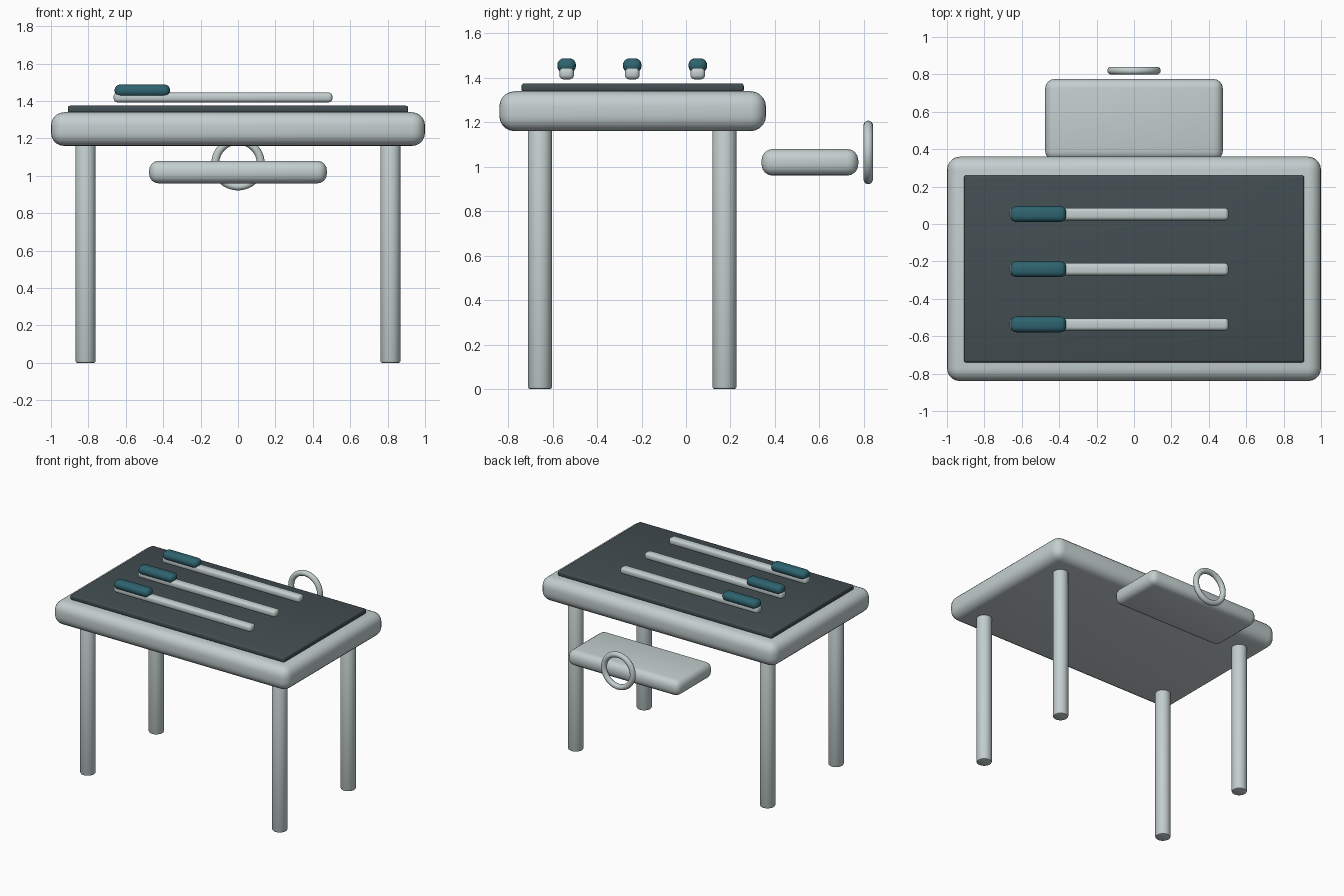
import bpy
import math

if "Cube" in bpy.data.objects:
    bpy.data.objects.remove(bpy.data.objects["Cube"], do_unlink=True)


def material(name, rgb):
    m = bpy.data.materials.new(name)
    m.use_nodes = True
    m.diffuse_color = (*rgb, 1)
    bsdf = m.node_tree.nodes["Principled BSDF"]
    bsdf.inputs["Base Color"].default_value = (*rgb, 1)
    bsdf.inputs["Roughness"].default_value = 0.6
    return m


steel = material("pale_steel", (0.55, 0.62, 0.62))
slate = material("dark_slate", (0.055, 0.075, 0.083))
teal = material("deep_teal", (0.027, 0.125, 0.16))


def finish(name, mat, bevel=0, segments=4):
    """Name, colour, round off and smooth the active object."""
    ob = bpy.context.object
    ob.name = name
    ob.data.materials.append(mat)
    bpy.ops.object.transform_apply(location=False, rotation=True, scale=True)
    if bevel:
        mod = ob.modifiers.new("rounding", "BEVEL")
        mod.width = bevel
        mod.segments = segments
        mod.limit_method = "ANGLE"
        mod.angle_limit = math.radians(40)
        bpy.ops.object.modifier_apply(modifier=mod.name)
    bpy.ops.object.shade_smooth_by_angle(angle=math.radians(35))
    return ob


def box(name, mat, x, y, z, bevel, segments=4):
    """Rounded box from (low, high) pairs on each axis."""
    spans = (x, y, z)
    bpy.ops.mesh.primitive_cube_add(size=1, location=[(a + b) / 2 for a, b in spans])
    bpy.context.object.scale = [b - a for a, b in spans]
    return finish(name, mat, bevel, segments)


# Table top and its inset work mat
box("table_top", steel, (-1, 1), (-0.84, 0.36), (1.16, 1.34), 0.07, 5)
box("work_mat", slate, (-0.91, 0.91), (-0.74, 0.26), (1.335, 1.375), 0.012, 3)

# Four round legs
for side, x in (("left", 0.815), ("right", -0.815)):
    for end, y in (("front", -0.657), ("back", 0.173)):
        bpy.ops.mesh.primitive_cylinder_add(
            vertices=32, radius=0.054, depth=1.17, location=(x, y, 0.585))
        finish(f"{end}_{side}_leg", steel, 0.01, 2)

# Floating drawer with ring pull behind the table
box("drawer", steel, (-0.475, 0.475), (0.34, 0.775), (0.96, 1.08), 0.05)
bpy.ops.mesh.primitive_torus_add(
    major_radius=0.122, minor_radius=0.021, major_segments=48, minor_segments=14,
    location=(0, 0.82, 1.065), rotation=(math.pi / 2, 0, 0))
finish("drawer_ring", steel)

# Three tools, each a long shaft with a grip
for i, y in enumerate((-0.537, -0.242, 0.053), 1):
    box(f"tool_shaft_{i}", steel, (-0.665, 0.505), (y - 0.033, y + 0.033),
        (1.393, 1.445), 0.02)
    box(f"tool_grip_{i}", teal, (-0.66, -0.363), (y - 0.042, y + 0.042),
        (1.423, 1.488), 0.03)
